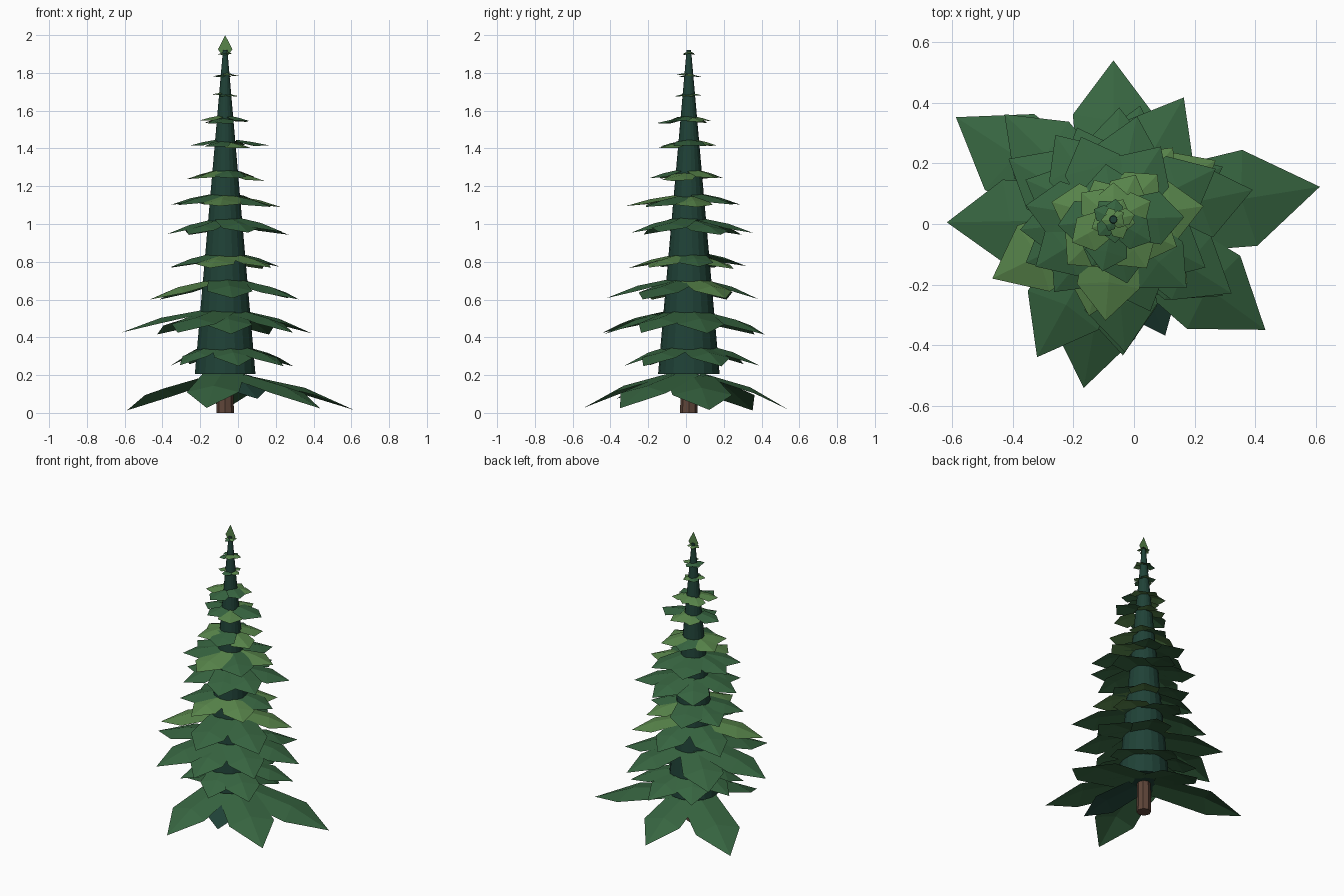
import bpy, bmesh, math, random

if "Cube" in bpy.data.objects:
    bpy.data.objects.remove(bpy.data.objects["Cube"])
random.seed(4)
CX, CY = -0.068, 0.015          # tree axis


def material(name, rgb):
    m = bpy.data.materials.new(name)
    m.diffuse_color = (*rgb, 1)
    m.use_nodes = True
    m.node_tree.nodes["Principled BSDF"].inputs["Base Color"].default_value = m.diffuse_color
    return m


BARK = material("bark", (0.115, 0.061, 0.042))
CORE = material("deep_green", (0.014, 0.054, 0.038))
MID = material("mid_green", (0.038, 0.130, 0.052))
LIGHT = material("light_green", (0.098, 0.235, 0.070))


def tapered(name, z0, z1, r0, r1, sides, mat):
    bpy.ops.mesh.primitive_cone_add(vertices=sides, radius1=r0, radius2=r1,
                                    depth=z1 - z0, location=(CX, CY, (z0 + z1) / 2))
    ob = bpy.context.object
    ob.name = name
    ob.data.materials.append(mat)


def finish(bm, name):
    me = bpy.data.meshes.new(name)
    bm.to_mesh(me)
    bm.free()
    ob = bpy.data.objects.new(name, me)
    for mat in (MID, LIGHT, CORE):
        me.materials.append(mat)
    bpy.context.collection.objects.link(ob)


def add_bough(bm, angle, reach, root_z, drop, slot):
    """Kite-shaped bough, folded on its ridge and bent down at its widest point."""
    a = math.radians(angle)
    hw = min(0.40 * reach, 0.05 + 0.16 * reach)
    start = min(0.06, 0.25 * reach)

    def vert(along, across, z):
        return bm.verts.new((CX + along * math.cos(a) - across * math.sin(a),
                             CY + along * math.sin(a) + across * math.cos(a), z))
    zm = root_z - 0.4 * drop
    root, ridge = vert(start, 0, root_z), vert(0.62 * reach, 0, zm)
    tip = vert(reach, 0, root_z - drop)
    for s in (1, -1):
        inner = vert(start, s * hw * 0.8, root_z - 0.12 * hw)
        side = vert(0.66 * reach, s * hw, zm - 0.24 * hw)
        for loop in ((root, ridge, side, inner), (ridge, tip, side)):
            f = bm.faces.new(loop if s < 0 else loop[::-1])
            f.normal_update()
            if f.normal.z < 0:
                f.normal_flip()
            f.material_index = slot


def add_tier(index, root_z, drop, boughs, light_chance):
    bm = bmesh.new()
    for angle, reach in boughs:
        add_bough(bm, angle, reach, root_z + random.uniform(-0.008, 0.008), drop,
                  int(random.random() < light_chance))
    finish(bm, f"bough_tier_{index}")


def ring(count, phase, east, north, west, south):
    """Evenly spread boughs whose reach blends between the four directions."""
    out = []
    for i in range(count):
        ang = phase + 360 * i / count + random.uniform(-7, 7)
        c, s = math.cos(math.radians(ang)), math.sin(math.radians(ang))
        reach = c * c * (east if c > 0 else west) + s * s * (north if s > 0 else south)
        out.append((ang, reach * random.uniform(0.97, 1.05)))
    return out


# trunk and dark foliage core
tapered("trunk", 0.0, 0.3, 0.046, 0.042, 8, BARK)
tapered("foliage_core", 0.205, 1.92, 0.163, 0.012, 18, CORE)

# irregular large boughs: angle, reach
add_tier(1, 0.215, 0.195, [(9, 0.69), (90, 0.525), (147, 0.62), (260, 0.565), (324, 0.62)], 0)
add_tier(3, 0.55, 0.13, [(12, 0.47), (60, 0.465), (136, 0.50), (181, 0.55), (241, 0.52),
                         (274, 0.45), (325, 0.44)], 0)
add_tier(4, 0.71, 0.11, [(30, 0.39), (87, 0.37), (150, 0.40), (206, 0.445), (275, 0.44),
                         (328, 0.46)], 0.1)

# short shaded bough filling the lowest tier
bm = bmesh.new()
add_bough(bm, 294, 0.42, 0.205, 0.13, 2)
finish(bm, "shaded_bough")

# regular tiers: number, root z, drop, count, phase, reach E/N/W/S, share of light boughs
for n, z, drop, count, phase, e, no, w, s, light in (
        (2, 0.37, 0.12, 7, 20, 0.40, 0.37, 0.29, 0.36, 0.05),
        (5, 0.845, 0.075, 7, 5, 0.30, 0.32, 0.32, 0.32, 0.3),
        (6, 1.03, 0.08, 7, 28, 0.36, 0.36, 0.31, 0.32, 0.1),
        (7, 1.155, 0.06, 7, 12, 0.30, 0.28, 0.29, 0.34, 0.4),
        (8, 1.28, 0.045, 6, 40, 0.22, 0.18, 0.21, 0.21, 0.3),
        (9, 1.44, 0.03, 6, 0, 0.23, 0.14, 0.19, 0.17, 0.5),
        (10, 1.565, 0.025, 6, 25, 0.14, 0.12, 0.15, 0.17, 0.5)):
    add_tier(n, z, drop, ring(count, phase, e, no, w, s), light)

# small crown tiers
for n, z, reach in ((11, 1.692, 0.075), (12, 1.792, 0.07), (13, 1.905, 0.042)):
    add_tier(n, z, 0.01, ring(5, n * 25, reach, reach, reach, reach), 0.7)

# flat leaf standing at the top
bm = bmesh.new()
f = bm.faces.new([bm.verts.new((CX + x, CY, z)) for x, z in
                  ((-0.018, 1.895), (0.018, 1.895), (0.038, 1.925), (0, 2.0), (-0.038, 1.925))])
f.material_index = 1
finish(bm, "top_leaf")
